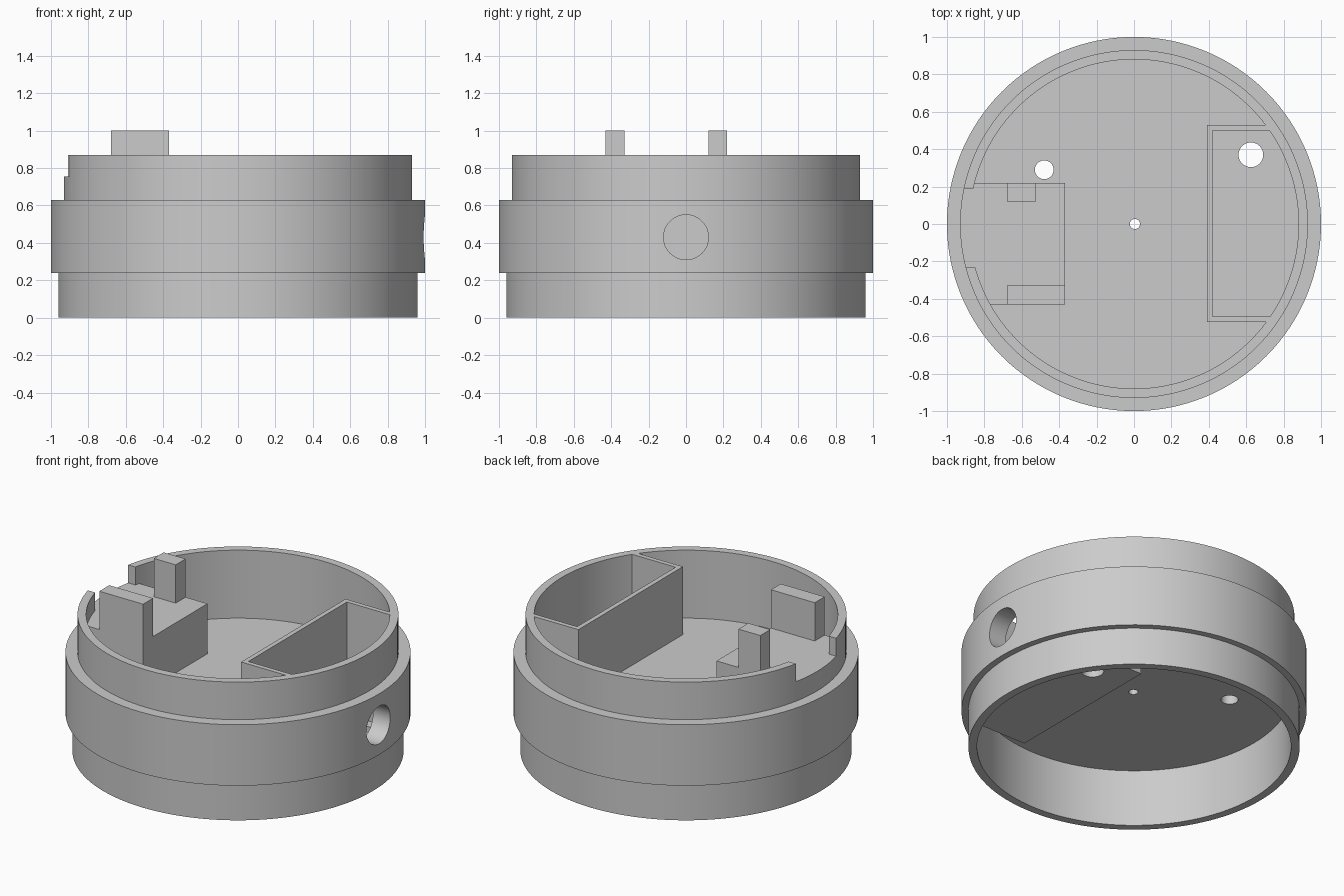
import bpy, bmesh, math

cube = bpy.data.objects.get("Cube")
if cube:
    bpy.data.objects.remove(cube, do_unlink=True)

grey = bpy.data.materials.new("plain_grey")
grey.use_nodes = True
colour = (0.6, 0.6, 0.6, 1)
grey.diffuse_color = colour
grey.node_tree.nodes["Principled BSDF"].inputs["Base Color"].default_value = colour

SEGMENTS = 128


def make_object(name, bm):
    bmesh.ops.recalc_face_normals(bm, faces=bm.faces[:])
    mesh = bpy.data.meshes.new(name)
    bm.to_mesh(mesh)
    bm.free()
    mesh.materials.append(grey)
    obj = bpy.data.objects.new(name, mesh)
    bpy.context.collection.objects.link(obj)
    return obj


def lathe(name, profile, centre=(0, 0), segments=SEGMENTS):
    """Closed round solid from (radius, height) pairs."""
    bm = bmesh.new()
    rings = []
    for radius, z in profile:
        ring = []
        for i in range(segments):
            a = math.tau * i / segments
            ring.append(bm.verts.new((centre[0] + radius * math.cos(a),
                                      centre[1] + radius * math.sin(a), z)))
        rings.append(ring)
    for low, high in zip(rings, rings[1:]):
        for i in range(segments):
            j = (i + 1) % segments
            bm.faces.new((low[i], low[j], high[j], high[i]))
    bm.faces.new(rings[0])
    bm.faces.new(rings[-1])
    return make_object(name, bm)


def box(name, xs, ys, zs):
    bm = bmesh.new()
    bmesh.ops.create_cube(bm, size=1)
    for v in bm.verts:
        v.co = [lim[0] if c < 0 else lim[1] for c, lim in zip(v.co, (xs, ys, zs))]
    return make_object(name, bm)


def combine(target, tool, operation="DIFFERENCE"):
    """Apply a boolean and discard the tool object."""
    mod = target.modifiers.new("cut", "BOOLEAN")
    mod.operation = operation
    mod.solver = "EXACT"
    mod.object = tool
    bpy.context.view_layer.update()
    graph = bpy.context.evaluated_depsgraph_get()
    result = bpy.data.meshes.new_from_object(target.evaluated_get(graph))
    target.modifiers.clear()
    target.data = result
    bpy.data.objects.remove(tool, do_unlink=True)


# Stepped round housing
housing = lathe("housing", [(0.96, 0), (0.96, 0.24), (1, 0.24), (1, 0.63),
                            (0.93, 0.63), (0.93, 0.87)])

# Upper cavity, leaving the compartment walls and the mounting block standing
BLOCK_TOP = 0.755
upper = lathe("upper_cavity", [(0.88, 0.435), (0.88, 1.2)])
combine(upper, box("keep_compartment", (0.39, 1.1), (-0.525, 0.53), (0.3, 1.3)))
combine(upper, box("keep_block", (-1.1, -0.37), (-0.43, 0.22), (0.3, BLOCK_TOP)))
combine(housing, upper)

# Lower cavity, leaving the compartment's underside hanging into it
lower = lathe("lower_cavity", [(0.91, -0.2), (0.91, 0.365)])
combine(lower, box("keep_underside", (0.39, 1.1), (-0.525, 0.53), (0.11, 0.6)))
combine(housing, lower)

# Deep side compartment
pocket = lathe("pocket", [(0.88, 0.15), (0.88, 1.25)])
combine(pocket, box("pocket_limits", (0.42, 1.1), (-0.495, 0.5), (0.05, 1.4)), "INTERSECT")
combine(housing, pocket)

# Notch in the rim beside the mounting block
combine(housing, box("rim_notch", (-1.1, -0.8), (-0.23, 0.19), (BLOCK_TOP, 1.3)))

# Floor holes
for x, y, radius in ((0.005, 0, 0.027), (-0.48, 0.29, 0.05), (0.625, 0.37, 0.066)):
    combine(housing, lathe("floor_hole", [(radius, -0.3), (radius, 0.6)], (x, y), 48))

# Round cable hole through the side wall
side_hole = lathe("side_hole", [(0.12, 0.7), (0.12, 1.2)], segments=64)
side_hole.rotation_euler = (0, math.pi / 2, 0)
side_hole.location.z = 0.43
combine(housing, side_hole)

# Posts on the mounting block
front_post = box("front_post", (-0.68, -0.37), (-0.43, -0.33), (BLOCK_TOP, 1))
rear_post = box("rear_post", (-0.68, -0.525), (0.12, 0.22), (BLOCK_TOP, 1))

# Smooth the round walls, keep edges crisp
bpy.ops.object.select_all(action="DESELECT")
housing.select_set(True)
bpy.context.view_layer.objects.active = housing
bpy.ops.object.shade_smooth_by_angle(angle=math.radians(25))
